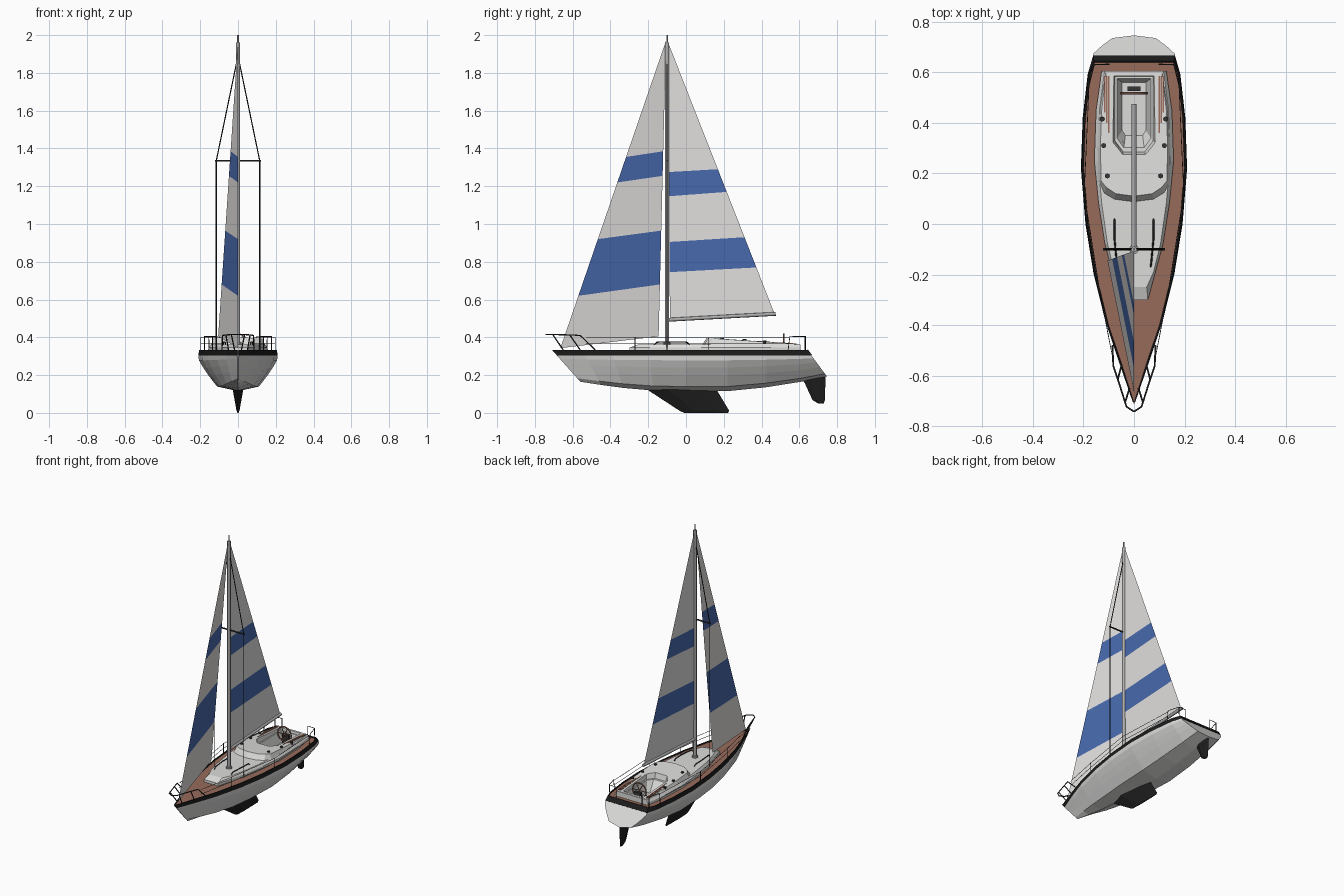
import bpy, bmesh, math
from mathutils import Vector

if "Cube" in bpy.data.objects:
    bpy.data.objects.remove(bpy.data.objects["Cube"])


def mat(name, r, g, b):
    m = bpy.data.materials.new(name)
    m.diffuse_color = (r, g, b, 1)
    m.use_nodes = True
    m.node_tree.nodes["Principled BSDF"].inputs["Base Color"].default_value = m.diffuse_color
    return m


WHITE = mat("off_white", 0.72, 0.72, 0.71)
SAIL = mat("sail_cloth", 0.76, 0.745, 0.73)
BLUE = mat("sail_blue", 0.065, 0.143, 0.42)
BLACK = mat("black", 0.012, 0.012, 0.012)
WOOD = mat("teak", 0.31, 0.147, 0.105)
METAL = mat("grey_metal", 0.42, 0.42, 0.42)
DARK = mat("dark_metal", 0.035, 0.035, 0.035)


def finish(name, bm, mats):
    me = bpy.data.meshes.new(name)
    bm.to_mesh(me)
    bm.free()
    ob = bpy.data.objects.new(name, me)
    bpy.context.collection.objects.link(ob)
    for m in mats:
        me.materials.append(m)
    return ob


def loft(name, rings, mats, seg_mat=None):
    """Closed solid through rings of equal length; seg_mat picks colour per segment."""
    bm = bmesh.new()
    vs = [[bm.verts.new(p) for p in r] for r in rings]
    n = len(rings[0])
    for a, b in zip(vs, vs[1:]):
        for j in range(n):
            f = bm.faces.new((a[j], a[(j + 1) % n], b[(j + 1) % n], b[j]))
            f.material_index = seg_mat(j) if seg_mat else 0
    bm.faces.new(vs[0])
    bm.faces.new(vs[-1])
    bmesh.ops.recalc_face_normals(bm, faces=bm.faces)
    return finish(name, bm, mats)


def tube(name, paths, r, m, mirror=False, res=1, smooth=True):
    """Round bars along paths of points, optionally mirrored in x."""
    cu = bpy.data.curves.new(name, 'CURVE')
    cu.dimensions = '3D'
    cu.bevel_depth, cu.bevel_resolution, cu.use_fill_caps = r, res, True
    if mirror:
        paths = paths + [[(-x, y, z) for x, y, z in p] for p in paths]
    for p in paths:
        s = cu.splines.new('POLY')
        s.points.add(len(p) - 1)
        for q, c in zip(s.points, p):
            q.co = (*c, 1)
        s.use_smooth = smooth
    tmp = bpy.data.objects.new(name + "_path", cu)
    bpy.context.collection.objects.link(tmp)
    dg = bpy.context.evaluated_depsgraph_get()
    me = bpy.data.meshes.new_from_object(tmp.evaluated_get(dg))
    bpy.data.objects.remove(tmp)
    me.materials.clear()
    me.materials.append(m)
    ob = bpy.data.objects.new(name, me)
    bpy.context.collection.objects.link(ob)
    return ob


def both(half):
    """Half outline (x, y) to full closed outline."""
    return half + [(-x, y) for x, y in reversed(half) if x > 0]


def box(name, lo, hi, m):
    sq = [(lo[0], lo[1]), (hi[0], lo[1]), (hi[0], hi[1]), (lo[0], hi[1])]
    return loft(name, [[(x, y, z) for x, y in sq] for z in (lo[2], hi[2])], [m])


# Hull: stations of (y at rail, y at bottom, half width, bottom z)
stations = [(-.71, -.56, .004, .165), (-.55, -.45, .062, .148), (-.40, -.33, .112, .132),
            (-.2, -.17, .16, .118), (0, 0, .192, .115), (.22, .22, .21, .115),
            (.42, .42, .203, .135), (.59, .61, .183, .165), (.642, .746, .162, .193)]
rings = []
for yt, yb, w, zb in stations:
    h = .305 - zb
    half = [(max(w - .011, .001), .327), (max(w - .009, .002), .334),
            (max(w - .004, .003), .334), (w, .305), (w * .985, zb + h * .86),
            (w * .88, zb + h * .66), (w * .745, zb + h * .44), (w * .53, zb + h * .13), (0, zb)]
    full = half + [(-x, z) for x, z in reversed(half[:-1])]
    rings.append([(x, yt + (yb - yt) * (.334 - z) / (.334 - zb), z) for x, z in full])
last = len(rings[0]) - 1
hull = loft("hull", rings, [WHITE, BLACK, WOOD],
            lambda j: 2 if j == last else (1 if j < 3 or j >= last - 3 else 0))
# Dark band across the transom, on the sloped stern plane
band = [rings[-1][i] for i in (2, 3, last - 3, last - 2)]
loft("transom_band", [[Vector(p) + Vector((0, d, d * .7)) for p in band]
                      for d in (-.004, .003)], [BLACK])

# Cabin top and raised deckhouse
cab = both([(.055, -.30), (.085, -.19), (.115, -.08), (.14, .08), (.157, .25),
            (.15, .45), (.128, .605)])
cabin = loft("cabin_top", [[(x, y, .32) for x, y in cab],
                           [(x, y, .345) for x, y in cab],
                           [(x * .91, y + (.05 if y < -.25 else 0), .363) for x, y in cab]],
             [WHITE])
hs = both([(0, .08), (.08, .09), (.122, .115), (.144, .17), (.148, .3), (.142, .45),
           (.122, .6)])
roof = lambda y: .397 - .065 * (y - .1)
house = loft("deckhouse", [[(x, y, .35) for x, y in hs],
                           [(x * .9, y + .03 * (y < .15), roof(y)) for x, y in hs]], [WHITE])

# Cockpit: seat level and sloped foot well cut out; each is (outline, z) low then high
seat = [(both([(.042, .285), (.076, .33), (.076, .583)]), .35),
        (both([(.048, .265), (.092, .315), (.092, .595)]), .42)]
well = [(both([(.034, .35), (.047, .37), (.047, .56)]), .28),
        (both([(.041, .295), (.070, .335), (.070, .578)]), .36)]
for nm, levels, targets in (("seat_cutter", seat, (cabin, house)),
                            ("well_cutter", well, (hull, cabin, house))):
    c = loft(nm, [[(x, y, z) for x, y in o] for o, z in levels], [])
    c.hide_render = True
    c.display_type = 'WIRE'
    for t in targets:
        b = t.modifiers.new(nm, 'BOOLEAN')
        b.object, b.operation, b.solver = c, 'DIFFERENCE', 'EXACT'

# Teak slats on the coamings
for i, x in enumerate((.099, .107, .115)):
    for s in (-1, 1):
        ring = lambda y: [(s * x + dx, y, roof(y) + dz) for dx, dz in
                          ((-.003, -.003), (.003, -.003), (.003, .002), (-.003, .002))]
        loft("teak_slat", [ring(.36 + .04 * i), ring(.585)], [WOOD])

# Winches and cabin handrails
for x, y in ((.125, .415), (.12, .31), (.105, .19)):
    tube("winch", [[(x, y, roof(y) - .012), (x, y, roof(y) + .008)]], .010, DARK, True, 2, False)
tube("cabin_handrail", [[(.066, -.17, .36), (.068, -.155, .374), (.077, -.06, .376),
                         (.077, .005, .374), (.077, .02, .36)]], .0035, DARK, True)

# Steering wheel and pedestal
C = Vector((0, .517, .365))
rim = [C + Vector((math.cos(a), 0, math.sin(a))) * .052
       for a in [i * math.tau / 24 for i in range(25)]]
tube("wheel_rim", [rim], .0045, WOOD)
tube("wheel_spokes", [[rim[i], rim[i + 12]] for i in (0, 4, 8)], .003, WOOD)
box("wheel_pedestal", (-.026, .525, .27), (.026, .543, .362), DARK)


# Keel and rudder: side profiles with a diamond section
def fin(name, levels):
    """levels: (leading y, trailing y, half thickness, z)"""
    loft(name, [[(0, a, z), (t, a + .3 * (b - a), z), (t * .6, a + .75 * (b - a), z), (0, b, z),
                 (-t * .6, a + .75 * (b - a), z), (-t, a + .3 * (b - a), z)]
                for a, b, t, z in levels], [BLACK])


fin("keel", [(-.22, .155, .03, .135), (-.19, .168, .026, .113), (-.035, .228, .008, .012),
             (-.01, .222, .003, 0)])
fin("rudder", [(.61, .738, .012, .19), (.63, .738, .012, .155), (.655, .736, .010, .10),
               (.67, .735, .008, .068), (.70, .73, .004, .05)])

# Mast, boom, spreaders, shrouds
tube("mast", [[(0, -.10, .35), (0, -.10, 1.96)]], .0115, METAL, res=3)
tube("mast_tip", [[(0, -.10, 1.95), (0, -.10, 2.0)]], .005, METAL)
tube("mast_collar", [[(0, -.10, .355), (0, -.10, .376)]], .019, METAL, res=3, smooth=False)
tube("boom", [[(0, -.09, .493), (0, .475, .524)]], .010, METAL, res=2)
tube("spreaders", [[(0, -.10, 1.335), (.122, -.10, 1.335)]], .005, DARK, True)
tube("shrouds", [[(.115, -.10, .33), (.115, -.10, 1.335), (0, -.10, 1.89)]], .003, BLACK, True)


# Sails: strips between luff and leech, every second strip blue
def sail(name, head, tack, clew, luff_z, leech_z):
    bm = bmesh.new()

    def edge(foot, zs):
        pts = [Vector(foot)] + [Vector(foot).lerp(Vector(head), (z - foot[2]) / (head[2] - foot[2]))
                                for z in zs]
        return [bm.verts.new(p) for p in pts]
    a, b = edge(tack, luff_z), edge(clew, leech_z)
    for i in range(len(a) - 1):
        bm.faces.new((a[i], b[i], b[i + 1], a[i + 1])).material_index = i % 2
    bm.faces.new((a[-1], b[-1], bm.verts.new(head)))
    finish(name, bm, [SAIL, BLUE])


sail("mainsail", (0, -.098, 1.97), (0, -.085, .50), (0, .468, .527),
     (.745, .905, 1.147, 1.275), (.77, .93, 1.17, 1.29))
sail("jib", (0, -.106, 1.97), (0, -.665, .343), (-.105, -.145, .405),
     (.62, .92, 1.22, 1.355), (.68, .965, 1.255, 1.385))

# Bow pulpit, stern rails, stanchions and lifelines
tube("bow_pulpit", [[(0, -.742, .415), (.03, -.722, .415), (.062, -.62, .413),
                     (.082, -.56, .41), (.085, -.48, .333)],
                    [(.035, -.705, .414), (.018, -.65, .333)],
                    [(.064, -.615, .412), (.05, -.56, .333)]], .0035, DARK, True)
tube("stern_rail", [[(.178, .54, .33), (.178, .55, .405), (.157, .63, .405), (.10, .632, .405),
                     (.10, .632, .33)], [(.155, .63, .405), (.152, .63, .33)]],
     .0025, DARK, True)
posts = [(.135, -.27), (.197, .12)]
tube("stanchions", [[(x, y, .33), (x, y, .402)] for x, y in posts], .002, DARK, True)
tube("lifelines", [[(.084, -.53, z)] + [(x, y, z) for x, y in posts] + [(.178, .545, z)]
                   for z in (.366, .398)], .0014, DARK, True)
